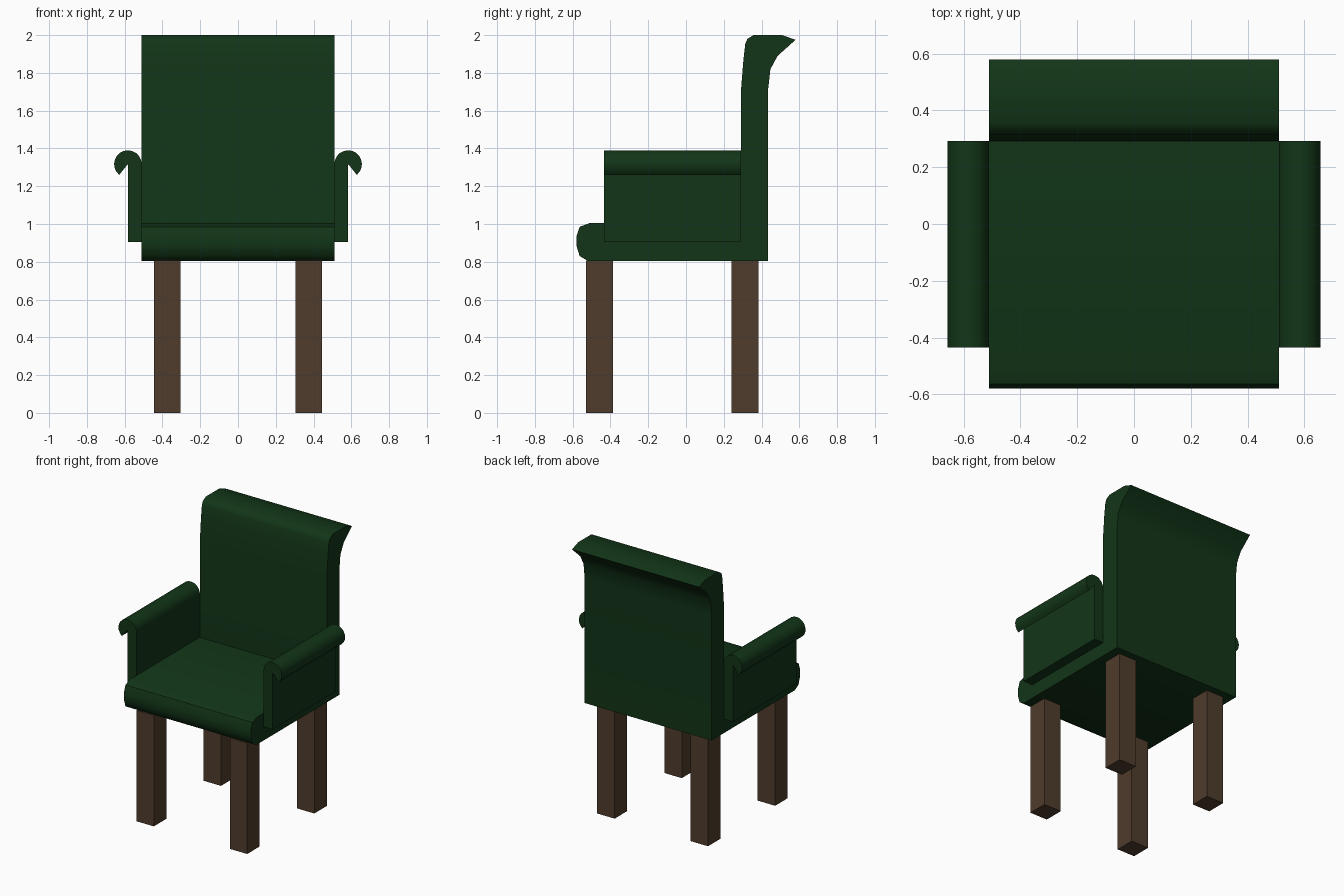
import bpy, math

if "Cube" in bpy.data.objects:
    bpy.data.objects.remove(bpy.data.objects["Cube"])


def material(name, rgb):
    m = bpy.data.materials.new(name)
    m.diffuse_color = (*rgb, 1)
    m.use_nodes = True
    m.node_tree.nodes["Principled BSDF"].inputs["Base Color"].default_value = m.diffuse_color
    return m


GREEN = material("green_upholstery", (0.006, 0.036, 0.009))
WOOD = material("dark_wood", (0.08, 0.045, 0.025))


def extrude(name, profile, to_3d, a, b, mat, smooth=None):
    """Sweep a closed 2D profile from a to b along the remaining axis."""
    n = len(profile)
    verts = [to_3d(p, q, t) for t in (a, b) for p, q in profile]
    faces = [tuple(range(n)), tuple(range(2 * n - 1, n - 1, -1))]
    faces += [(i, i + n, (i + 1) % n + n, (i + 1) % n) for i in range(n)]
    mesh = bpy.data.meshes.new(name)
    mesh.from_pydata(verts, [], faces)
    ob = bpy.data.objects.new(name, mesh)
    bpy.context.collection.objects.link(ob)
    mesh.materials.append(mat)
    # consistent outward normals
    bpy.ops.object.select_all(action='DESELECT')
    bpy.context.view_layer.objects.active = ob
    ob.select_set(True)
    bpy.ops.object.mode_set(mode='EDIT')
    bpy.ops.mesh.select_all(action='SELECT')
    bpy.ops.mesh.normals_make_consistent(inside=False)
    bpy.ops.object.mode_set(mode='OBJECT')
    if smooth:
        bpy.ops.object.shade_smooth_by_angle(angle=math.radians(smooth))
    return ob


# Seat and scrolled backrest: one side profile (y, z)
body = [(-0.52, 0.805), (-0.563, 0.83), (-0.58, 0.885), (-0.58, 0.935),
        (-0.563, 0.985), (-0.51, 1.005), (0.29, 1.005), (0.292, 1.72),
        (0.304, 1.87), (0.314, 1.955), (0.325, 1.98), (0.357, 2.0),
        (0.51, 2.0), (0.58, 1.975), (0.485, 1.89), (0.447, 1.82),
        (0.435, 1.715), (0.435, 0.805)]
extrude("seat_and_back", body, lambda y, z, x: (x, y, z), -0.51, 0.51, GREEN, 50)

# Armrests: upright panel with an outward rolled top, profile (x, z)
cx, cz, r = 0.583, 1.317, 0.073
arm = [(0.51, 0.905)]
for i in range(14):
    t = math.radians(180 - 231 * i / 13)
    arm.append((cx + r * math.cos(t), cz + r * math.sin(t)))
arm += [(cx, cz), (cx, 0.905)]
for side, s in (("left", -1), ("right", 1)):
    extrude(side + "_armrest", [(s * x, z) for x, z in arm],
            lambda x, z, y: (x, y, z), -0.435, 0.292, GREEN, 35)

# Four square legs
for side, s in (("left", -1), ("right", 1)):
    for end, y0, y1 in (("front", -0.53, -0.387), ("back", 0.24, 0.383)):
        square = [(s * 0.305, y0), (s * 0.445, y0), (s * 0.445, y1), (s * 0.305, y1)]
        extrude(f"{end}_{side}_leg", square,
                lambda x, y, z: (x, y, z), 0, 0.806, WOOD)
